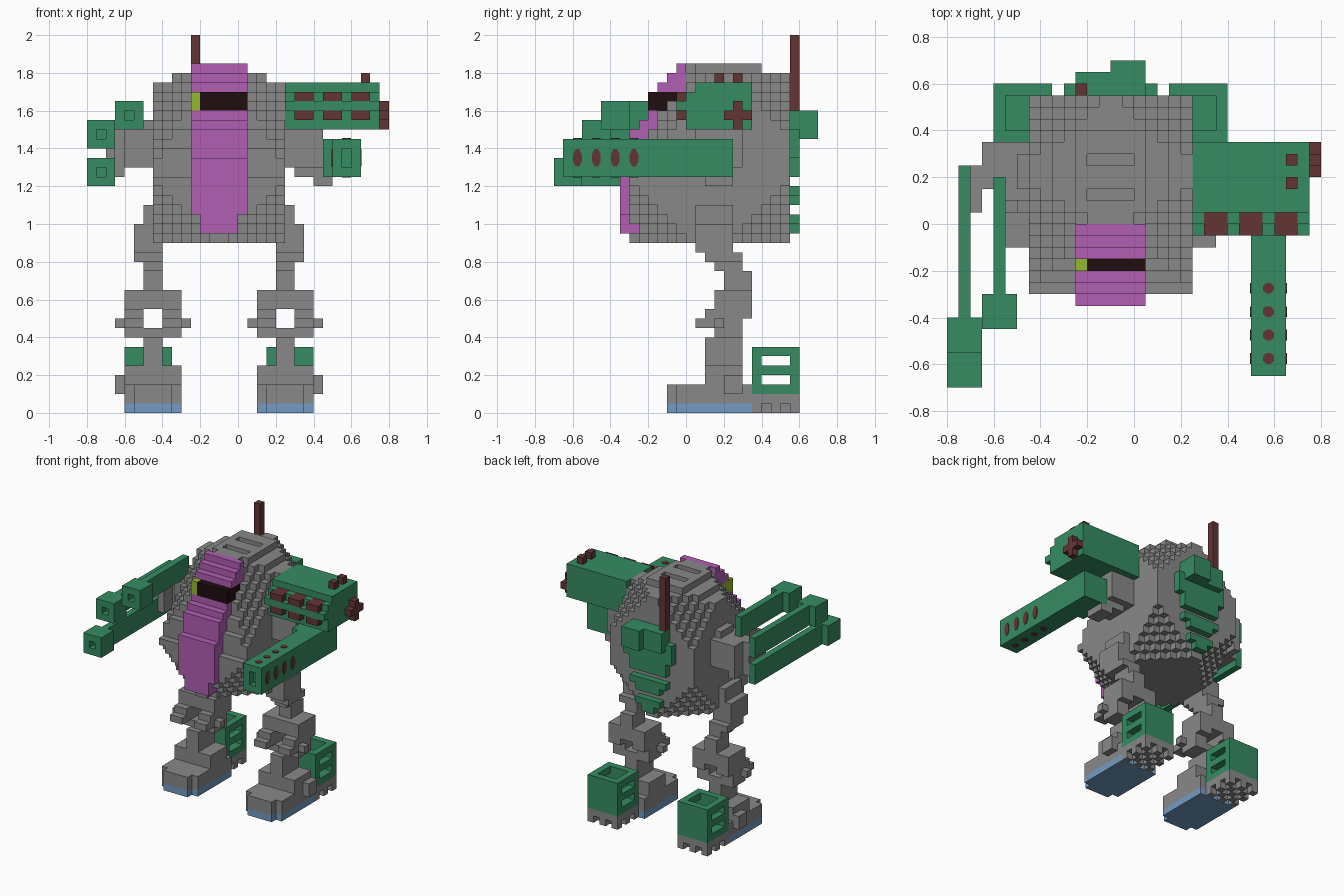
import bpy
import bmesh
import math
from mathutils import Matrix

if "Cube" in bpy.data.objects:
    bpy.data.objects.remove(bpy.data.objects["Cube"])

S = 0.05        # cell size
taken = set()   # cells already owned by a part


def material(name, r, g, b):
    m = bpy.data.materials.new(name)
    m.use_nodes = True
    m.diffuse_color = (r, g, b, 1)
    m.node_tree.nodes["Principled BSDF"].inputs["Base Color"].default_value = (r, g, b, 1)
    return m


gray = material("steel gray", .25, .25, .25)
green = material("armor green", .037, .262, .122)
pink = material("orchid pink", .445, .112, .456)
red = material("dark red", .127, .034, .034)
black = material("visor black", .014, .004, .005)
lime = material("lime", .305, .485, .026)
blue = material("sole blue", .171, .328, .546)


def link(name, bm, mat):
    me = bpy.data.meshes.new(name)
    bm.to_mesh(me)
    bm.free()
    me.materials.append(mat)
    ob = bpy.data.objects.new(name, me)
    bpy.context.collection.objects.link(ob)


def box(x0, x1, y0, y1, z0, z1):
    rx, ry, rz = [range(round(a / S), round(b / S)) for a, b in ((x0, x1), (y0, y1), (z0, z1))]
    return {(i, j, k) for i in rx for j in ry for k in rz}


def part(name, cells, mat):
    """Stepped solid: a quad on every open side of every cell."""
    cells = cells - taken
    taken.update(cells)
    bm = bmesh.new()
    verts = {}

    def vert(p):
        if p not in verts:
            verts[p] = bm.verts.new([c * S for c in p])
        return verts[p]

    for c in sorted(cells):
        for axis in range(3):
            for side in (0, 1):
                n = list(c)
                n[axis] += 2 * side - 1
                if tuple(n) in cells:
                    continue
                ring = []
                for a, b in ((0, 0), (1, 0), (1, 1), (0, 1)):
                    p = list(c)
                    p[axis] += side
                    p[(axis + 1) % 3] += a
                    p[(axis + 2) % 3] += b
                    ring.append(vert(tuple(p)))
                bm.faces.new(ring if side else ring[::-1])
    link(name, bm, mat)


def pair(name, cells, mat):
    """Same part on both sides of the body axis at x = -0.1."""
    part("left_" + name, cells, mat)
    part("right_" + name, {(-5 - i, j, k) for i, j, k in cells}, mat)


def step(z, table):
    return next(v for top, v in table if z < top)


# Visor and the stepped chest stripe
part("visor", box(-.2, .05, -.2, -.05, 1.6, 1.7), black)
part("visor_light", box(-.25, -.2, -.2, -.05, 1.6, 1.7), lime)
stripe_front = ((1.35, -.35), (1.5, -.3), (1.55, -.25), (1.7, -.2), (1.75, -.15), (1.8, -.1), (9, -.05))
stripe = set()
for k in range(19, 37):
    z = (k + .5) * S
    y = step(z, stripe_front)
    w = .1 if z < 1.05 else .15
    stripe |= box(-.1 - w, -.1 + w, y, min(y + .15, 0), k * S, k * S + S)
part("chest_stripe", stripe, pink)

# Torso: a block with a sloped front and all eight corners cut off
body_front = ((1.25, -.3), (1.4, -.25), (1.5, -.2), (1.6, -.15), (1.7, -.1), (1.8, -.05), (9, 0))
body_back = ((1.75, .55), (1.8, .55), (9, .4))
body_half = ((1.75, .35), (1.8, .25), (9, .15))
torso = set()
for i, j, k in box(-.45, .25, -.3, .55, .9, 1.85):
    x, y, z = [(c + .5) * S for c in (i, j, k)]
    a = .35 - abs(x + .1)
    front, back, low, top = y + .3, .55 - y, z - .9, 1.85 - z
    inside = (abs(x + .1) < step(z, body_half)
              and step(z, body_front) < y < step(z, body_back))
    cut = (a + back + low < .33 or a + front + low < .33
           or a + back + top < .42 or a + front + top < .6)
    if inside and not cut:
        torso.add((i, j, k))
for y in (.1, .25):
    torso -= box(-.2, 0, y, y + .05, 1.8, 1.85)   # roof vents
part("torso", torso, gray)

# Back pack, back plates and antenna
part("back_pack", box(-.1, .05, .55, .7, 1.45, 1.6) | box(-.25, -.1, .55, .65, 1.45, 1.6)
     | box(-.3, .1, .55, .6, 1.35, 1.5) | box(-.25, .05, .55, .6, 1.25, 1.35), green)
for n, (z, w) in enumerate(((1.1, .15), (.95, .1))):
    part(f"back_plate_{n + 1}", box(-.1 - w, -.1 + w, .55, .6, z + .05, z + .1)
         | box(-.05 - w, -.15 + w, .55, .6, z, z + .05), green)
part("antenna", box(-.25, -.2, .55, .6, 1.6, 2), red)

# Legs
pair("thigh", box(.2, .3, .05, .25, 1, 1.1) | box(.2, .35, .05, .25, .85, 1)
     | box(.2, .35, .1, .3, .8, .85) | box(.2, .3, .15, .3, .75, .8)
     | box(.2, .3, .2, .35, .65, .75), gray)
knee = box(.1, .4, .15, .35, .55, .65) | box(.1, .4, .15, .3, .4, .45)
for x in (.1, .3):
    knee |= box(x, x + .1, .1, .35, .5, .55) | box(x, x + .1, .05, .3, .45, .5)
knee |= box(.05, .1, .15, .2, .45, .5) | box(.4, .45, .15, .2, .45, .5)
pair("knee", knee, gray)
pair("shin", box(.2, .3, .1, .3, .25, .4), gray)

# Feet with a toe, side knob and toothed heel
pair("sole", box(.15, .35, -.1, -.05, 0, .05) | box(.1, .4, -.05, .35, 0, .05), blue)
foot = box(.15, .35, -.1, -.05, .05, .15) | box(.1, .4, -.05, .35, .05, .15)
foot |= box(.1, .4, .1, .3, .15, .25) | box(.4, .45, .2, .3, .1, .2)
pair("foot", foot, gray)
teeth = {c for c in box(.15, .4, .35, .6, 0, .05) if (c[0] + c[1]) % 2 == 0}
pair("heel", box(.15, .4, .35, .6, .05, .1) | teeth, gray)
basket = box(.15, .4, .35, .6, .1, .35) - box(.2, .35, .4, .55, .15, .35)
for z in (.15, .25):
    basket -= box(.15, .4, .4, .55, z, z + .05)
pair("heel_box", basket, green)

# Right arm with three long barrels
part("right_arm", box(-.6, -.45, .1, .35, 1.3, 1.5) | box(-.65, -.6, .15, .35, 1.25, 1.5)
     | box(-.7, -.65, .05, .25, 1.25, 1.5) | box(-.5, -.45, .15, .3, 1.5, 1.55), gray)
for n, (x, y, z, back) in enumerate(((-.65, -.45, 1.5, .2), (-.8, -.55, 1.4, .25), (-.8, -.7, 1.2, .25))):
    barrel = box(x, x + .15, y, y + .15, z, z + .15) | box(x + .05, x + .1, y + .15, back, z, z + .15)
    barrel -= box(x + .05, x + .1, y, y + .05, z + .05, z + .1)
    part(f"right_barrel_{n + 1}", barrel, green)

# Left arm and square gun
part("left_arm", box(.25, .45, .05, .3, 1.3, 1.5) | box(.3, .45, .1, .25, 1.25, 1.3)
     | box(.4, .5, .1, .25, 1.2, 1.25), gray)
part("left_gun", (box(.5, .65, -.65, .25, 1.25, 1.45) | box(.45, .5, 0, .25, 1.25, 1.45))
     - box(.55, .6, -.65, -.6, 1.3, 1.4), green)


def port(name, x, y, z, axis, height):
    """Thin eight-sided plate lying on a gun wall."""
    bm = bmesh.new()
    turn = Matrix.Rotation(math.pi / 2, 4, "Y") if axis == "X" else Matrix()
    scale = Matrix.Diagonal((1, 1, height / S, 1)) if axis == "X" else Matrix()
    bmesh.ops.create_cone(bm, cap_ends=True, segments=8, radius1=.025, radius2=.025, depth=.008,
                          matrix=Matrix.Translation((x, y, z)) @ scale @ turn @ Matrix.Rotation(math.pi / 8, 4, "Z"))
    link(name, bm, red)


for n in range(4):
    y = -.575 + .1 * n
    for x in (.5, .65):
        port("gun_side_port", x, y, 1.35, "X", .1)
    for z in (1.25, 1.45):
        port("gun_flat_port", .575, y, z, "Z", S)

# Missile launcher on the left shoulder
for x in (.3, .45, .6):
    for z in (1.55, 1.65):
        part("missile", box(x, x + .1, -.05, .05, z, z + .05), red)
part("launcher", box(.25, .75, .05, .35, 1.5, 1.75) | box(.25, .75, 0, .05, 1.5, 1.7)
     | box(.25, .75, -.05, 0, 1.6, 1.65), green)
part("launcher_vent", box(.75, .8, .2, .35, 1.55, 1.6) | box(.75, .8, .25, .3, 1.5, 1.65), red)
for y in (.15, .25):
    part("launcher_stud", box(.65, .7, y, y + .05, 1.75, 1.8), red)
